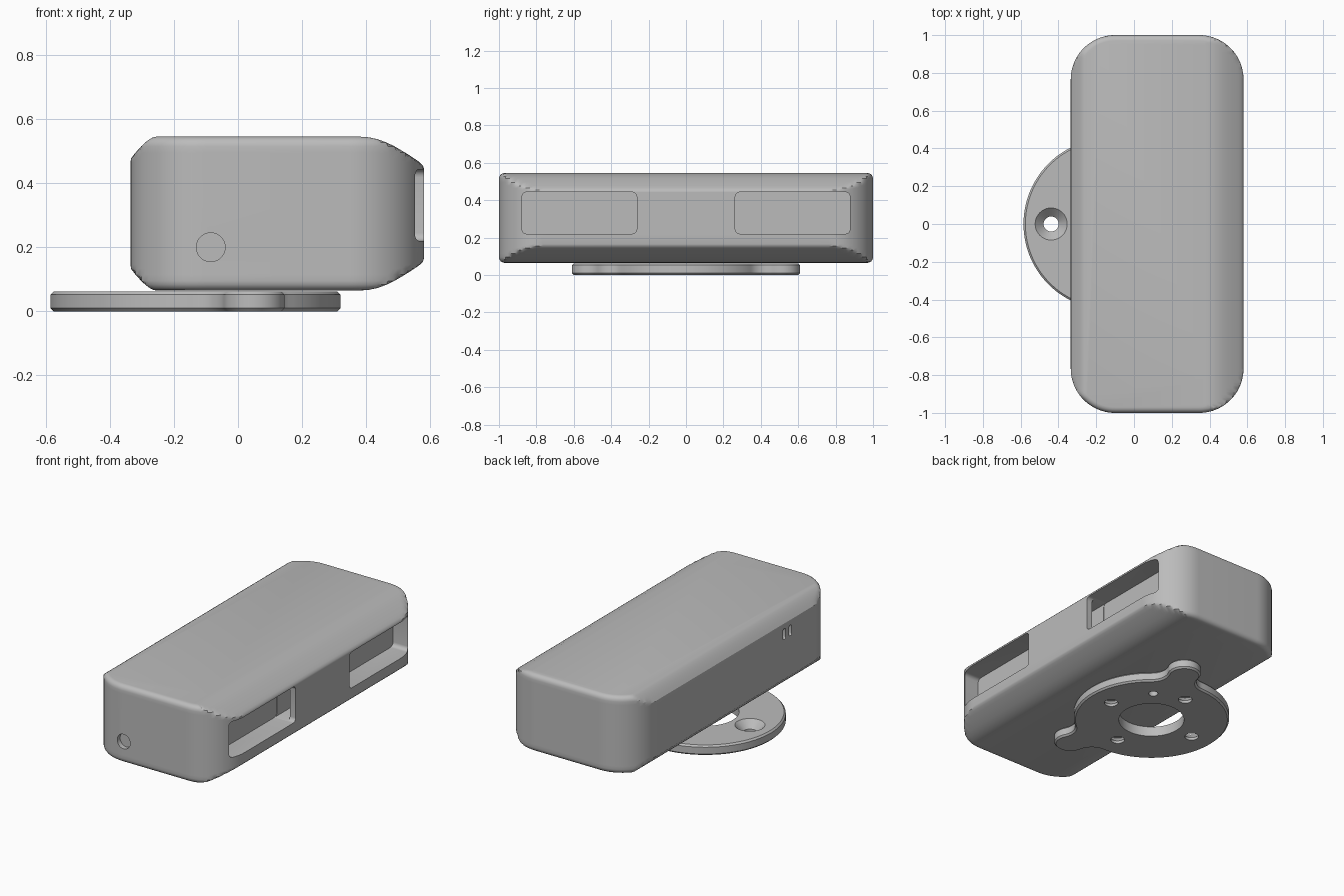
import bpy, bmesh, math
from mathutils import Matrix, Vector

if "Cube" in bpy.data.objects:
    bpy.data.objects.remove(bpy.data.objects["Cube"])

GREY = (0.5, 0.5, 0.5, 1)
grey = bpy.data.materials.new("plain grey")
grey.use_nodes = True
grey.diffuse_color = GREY
grey.node_tree.nodes["Principled BSDF"].inputs["Base Color"].default_value = GREY


def loft(name, rings):
    """Skin a stack of closed rings and cap both ends."""
    bm = bmesh.new()
    rows = [[bm.verts.new(p) for p in ring] for ring in rings]
    n = len(rows[0])
    for low, high in zip(rows, rows[1:]):
        for i in range(n):
            j = (i + 1) % n
            bm.faces.new((low[i], low[j], high[j], high[i]))
    bm.faces.new(rows[0][::-1])
    bm.faces.new(rows[-1])
    bmesh.ops.recalc_face_normals(bm, faces=bm.faces)
    mesh = bpy.data.meshes.new(name)
    bm.to_mesh(mesh)
    bm.free()
    mesh.materials.append(grey)
    obj = bpy.data.objects.new(name, mesh)
    bpy.context.collection.objects.link(obj)
    return obj


def arc(cx, cy, r, start, end, steps):
    return [(cx + r * math.cos(start + (end - start) * i / steps),
             cy + r * math.sin(start + (end - start) * i / steps))
            for i in range(steps + 1)]


def rounded_rect(x0, x1, y0, y1, r, steps):
    q = math.pi / 2
    centres = [(x1 - r, y1 - r), (x0 + r, y1 - r), (x0 + r, y0 + r), (x1 - r, y0 + r)]
    return [p for k, c in enumerate(centres) for p in arc(*c, r, k * q, (k + 1) * q, steps)]


def rod(levels, cx, cy, steps=40):
    """Round cutter along z from (radius, z) pairs."""
    return loft("cutter", [[(x, y, z) for x, y in arc(cx, cy, r, 0, math.tau, steps)[:-1]]
                           for r, z in levels])


def apply(obj, mod):
    bpy.ops.object.select_all(action='DESELECT')
    bpy.context.view_layer.objects.active = obj
    obj.select_set(True)
    bpy.ops.object.modifier_apply(modifier=mod.name)


def cut(obj, cutter):
    mod = obj.modifiers.new("cut", 'BOOLEAN')
    mod.operation, mod.solver, mod.object = 'DIFFERENCE', 'EXACT', cutter
    cutter.hide_render = True
    apply(obj, mod)
    bpy.data.objects.remove(cutter)


def finish(obj):
    bpy.ops.object.select_all(action='DESELECT')
    bpy.context.view_layer.objects.active = obj
    obj.select_set(True)
    bpy.ops.object.shade_smooth_by_angle(angle=math.radians(30))


# Body: rounded plan, trimmed at each height to the side profile
X0, X1, MID, FILLET = -0.335, 0.58, 0.305, 0.03
# (height from the middle, back limit, window-side limit)
profile = [(0.14, X0, X1), (0.15, X0, 0.577), (0.16, X0, 0.567), (0.172, -0.334, 0.55),
           (0.19, -0.32, 0.522), (0.21, -0.302, 0.488), (0.222, -0.289, 0.463),
           (0.232, -0.276, 0.436), (0.238, -0.265, 0.408), (0.24, -0.255, 0.38)]
levels = [(-h, a, b) for h, a, b in reversed(profile)] + profile
rings = []
for h, back, front in levels:
    rise = max(0, abs(h) - 0.24 + FILLET)
    e = FILLET - math.sqrt(max(0, FILLET ** 2 - rise ** 2))
    plan = rounded_rect(X0 + e, X1 - e, -1 + e, 1 - e, 0.235 - e, 20)
    rings.append([(min(max(x, back), front), y, MID + h) for x, y in plan])
body = loft("body", rings)

# Windows, with a shallow bay joining them behind the wall
for s in (-1, 1):
    y0, y1 = sorted((s * 0.263, s * 0.877))
    shape = rounded_rect(y0, y1, 0.22, 0.443, 0.025, 6)
    cut(body, loft("cutter", [[(x, y, z) for y, z in shape] for x in (0.45, 0.7)]))
bay = rounded_rect(-0.5, 0.5, 0.222, 0.441, 0.02, 4)
cut(body, loft("cutter", [[(x, y, z) for y, z in bay] for x in (0.452, 0.54)]))

# Round socket in the end wall
socket = rod([(0.045, -0.03), (0.045, 0.2)], 0, 0)
socket.data.transform(Matrix.Translation((-0.085, -1, 0.2)) @ Matrix.Rotation(math.pi / 2, 4, 'X'))
cut(body, socket)

# Two small slots in the back wall
for y in (-0.485, -0.545):
    slot = rounded_rect(y - 0.013, y + 0.013, 0.38, 0.445, 0.01, 4)
    cut(body, loft("cutter", [[(x, a, z) for a, z in slot] for x in (-0.4, -0.305)]))
finish(body)

# Mounting plate: disc and two ears blended with concave arcs
CX, R, EAR_R, BLEND, TOP = -0.1325, 0.4525, 0.095, 0.1, 0.062
disc, ear = Vector((CX, 0)), Vector((0.05, 0.515))
d = (ear - disc).length
phi = math.atan2(ear.y, ear.x - CX)
a, b = R + BLEND, EAR_R + BLEND
alpha = math.acos((d * d + a * a - b * b) / (2 * d * a))
beta = math.acos((d * d + b * b - a * a) / (2 * d * b))
first, last = phi - alpha, phi + alpha
c1 = disc + a * Vector((math.cos(first), math.sin(first)))
c2 = disc + a * Vector((math.cos(last), math.sin(last)))
ear_a, ear_b = phi - math.pi + beta, phi + math.pi - beta
half = arc(CX, 0, R, 0, first, 24)
half += arc(*c1, BLEND, first + math.pi, ear_a + math.pi, 12)[1:]
half += arc(*ear, EAR_R, ear_a, ear_b, 24)[1:]
half += arc(*c2, BLEND, ear_b - math.pi, last - math.pi, 12)[1:]
half += arc(CX, 0, R, last, math.pi, 40)[1:]
outline = half + [(x, -y) for x, y in half[-2:0:-1]]
plate = loft("mounting_plate", [[(x, y, z) for x, y in outline] for z in (0, TOP)])
bevel = plate.modifiers.new("edge", 'BEVEL')
bevel.width, bevel.segments = 0.01, 1
bevel.limit_method, bevel.angle_limit = 'ANGLE', math.radians(60)
apply(plate, bevel)

# Centre opening, four countersunk screw holes and one pin hole
cut(plate, rod([(0.19, -0.1), (0.19, 0.2)], CX, 0, 64))
for k in range(4):
    x = CX + 0.306 * math.cos(k * math.pi / 2)
    y = 0.306 * math.sin(k * math.pi / 2)
    cut(plate, rod([(0.04, -0.1), (0.04, 0.017), (0.085, TOP), (0.085, 0.1)], x, y))
cut(plate, rod([(0.027, -0.1), (0.027, 0.2)], 0.055, 0.24, 24))
finish(plate)
